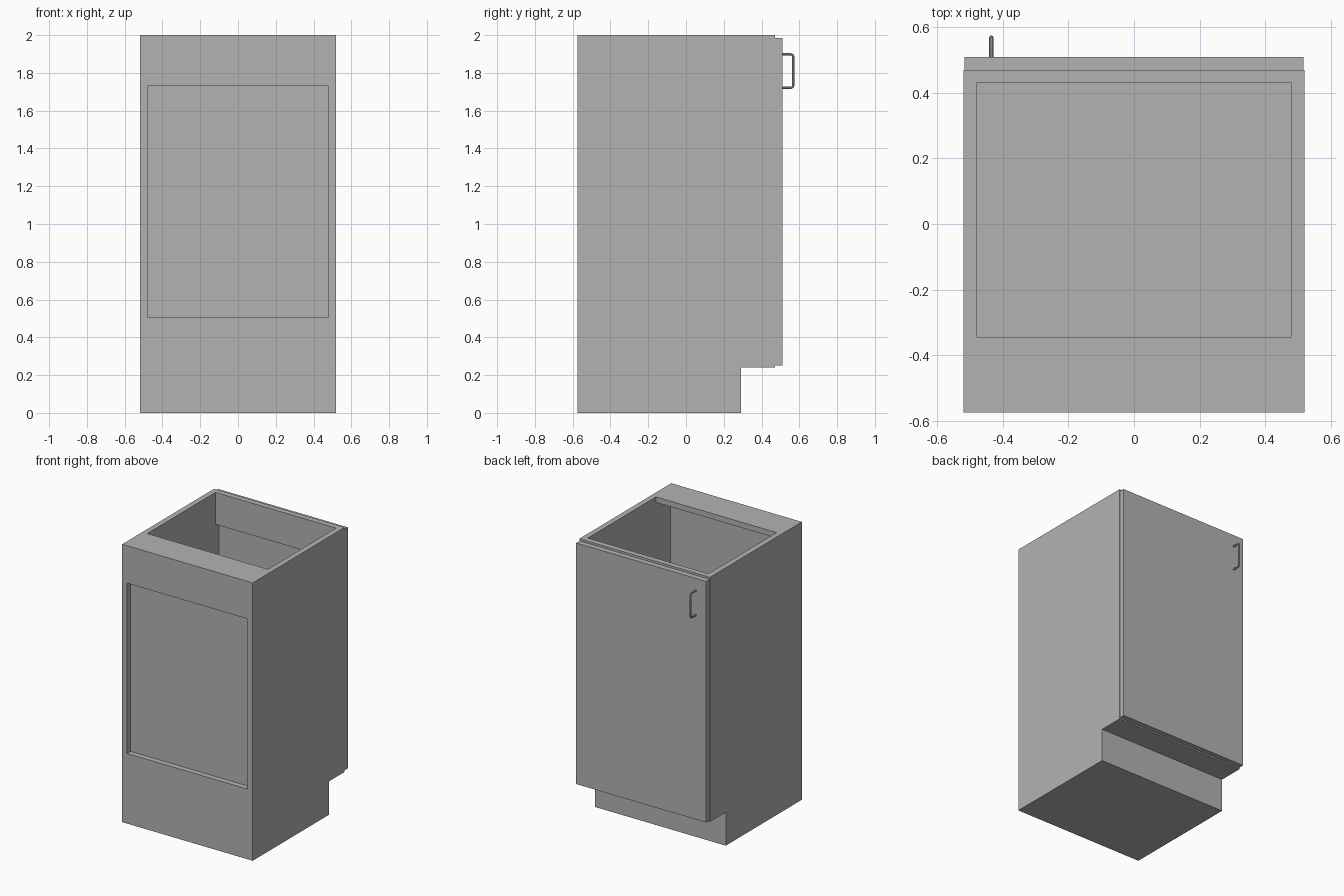
import bpy
import bmesh
from mathutils import Vector

old = bpy.data.objects.get("Cube")
if old:
    bpy.data.objects.remove(old, do_unlink=True)

# Main dimensions
W, T = 0.52, 0.04               # half width, board thickness
IN = W - T                      # half width inside
BACK, FRONT = -0.575, 0.47      # carcass depth
KICK_Y, KICK_Z = 0.29, 0.24     # toe kick recess
TOP = 2.0

grey = bpy.data.materials.new("plain_grey")
grey.use_nodes = True
colour = (0.45, 0.45, 0.45, 1)
grey.diffuse_color = colour
grey.node_tree.nodes["Principled BSDF"].inputs["Base Color"].default_value = colour


def finish(name, bm):
    bmesh.ops.recalc_face_normals(bm, faces=bm.faces)
    mesh = bpy.data.meshes.new(name)
    bm.to_mesh(mesh)
    bm.free()
    mesh.materials.append(grey)
    obj = bpy.data.objects.new(name, mesh)
    bpy.context.collection.objects.link(obj)
    return obj


def board(name, x, y, z):
    """Box given by its (min, max) range on each axis."""
    bm = bmesh.new()
    bmesh.ops.create_cube(bm, size=1)
    for v in bm.verts:
        v.co = Vector(r[0] if c < 0 else r[1] for c, r in zip(v.co, (x, y, z)))
    return finish(name, bm)


def side_panel(name, x0, x1):
    """Side board with the toe kick notch cut from its profile."""
    profile = [(BACK, 0), (KICK_Y, 0), (KICK_Y, KICK_Z),
               (FRONT, KICK_Z), (FRONT, TOP), (BACK, TOP)]
    bm = bmesh.new()
    face = bm.faces.new([bm.verts.new((x0, y, z)) for y, z in profile])
    ext = bmesh.ops.extrude_face_region(bm, geom=[face])
    verts = [g for g in ext["geom"] if isinstance(g, bmesh.types.BMVert)]
    bmesh.ops.translate(bm, verts=verts, vec=(x1 - x0, 0, 0))
    return finish(name, bm)


# Carcass
side_panel("left_side", IN, W)
side_panel("right_side", -W, -IN)
inner = (-IN, IN)
board("floor_panel", inner, (BACK + T, FRONT), (KICK_Z, KICK_Z + T))
board("base_panel", inner, (BACK + T, KICK_Y - T), (0, T))
board("toe_kick", inner, (KICK_Y - T, KICK_Y), (0, KICK_Z))
board("door_side_rail", inner, (FRONT - T, FRONT), (1.77, TOP))
board("top_stretcher", inner, (BACK + T, -0.345), (TOP - T, TOP))

# Framed side with recessed panel
board("upper_rail", inner, (BACK, BACK + T), (1.73, TOP))
board("lower_rail", inner, (BACK, BACK + T), (0, 0.505))
board("recessed_panel", inner, (BACK + T, BACK + T + 0.025), (KICK_Z + T, TOP - T))

# Door
board("door", (-0.517, 0.517), (FRONT, 0.51), (0.25, 1.985))

# Bent round bar handle
R, BEND, HX, OUT = 0.0065, 0.012, -0.435, 0.5685
curve = bpy.data.curves.new("door_handle", "CURVE")
curve.dimensions = "3D"
curve.bevel_depth = R
curve.bevel_resolution = 3
curve.use_fill_caps = True
path = []
for z, s in ((1.722, 1), (1.898, -1)):
    leg = [(0.505, z), (OUT - BEND, z), (OUT - 0.3 * BEND, z + s * 0.3 * BEND), (OUT, z + s * BEND)]
    path += leg if s > 0 else leg[::-1]
spline = curve.splines.new("POLY")
spline.points.add(len(path) - 1)
for p, (y, z) in zip(spline.points, path):
    p.co = (HX, y, z, 1)
curve.materials.append(grey)
handle = bpy.data.objects.new("door_handle", curve)
bpy.context.collection.objects.link(handle)
bpy.ops.object.select_all(action="DESELECT")
handle.select_set(True)
bpy.context.view_layer.objects.active = handle
bpy.ops.object.convert(target="MESH")
bpy.ops.object.shade_smooth_by_angle()
